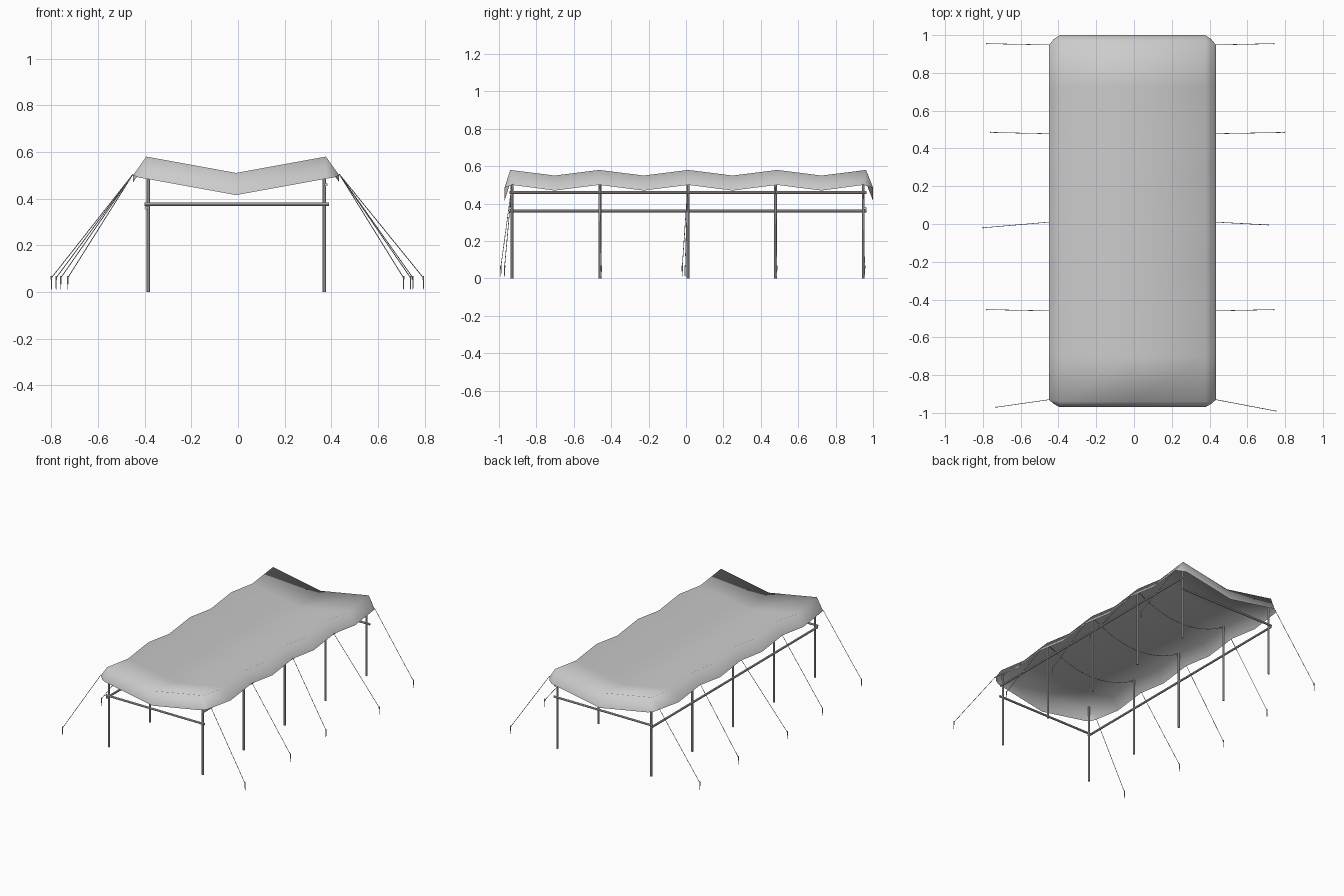
import bpy, bmesh, math
from mathutils import Vector

cube = bpy.data.objects.get("Cube")
if cube:
    bpy.data.objects.remove(cube, do_unlink=True)

grey = bpy.data.materials.new("plain grey")
grey.use_nodes = True
grey.diffuse_color = (0.6, 0.6, 0.6, 1)
grey.node_tree.nodes["Principled BSDF"].inputs["Base Color"].default_value = (0.6, 0.6, 0.6, 1)

CX = -0.008                                  # middle of the frame in x
POLE_X = 0.377
POLE_Y = [-0.93, -0.46, 0.01, 0.478, 0.948]
TOP = 0.58


def finish(name, bm, angle=40):
    mesh = bpy.data.meshes.new(name)
    bm.to_mesh(mesh)
    bm.free()
    mesh.materials.append(grey)
    obj = bpy.data.objects.new(name, mesh)
    bpy.context.collection.objects.link(obj)
    bpy.ops.object.select_all(action='DESELECT')
    obj.select_set(True)
    bpy.context.view_layer.objects.active = obj
    bpy.ops.object.shade_smooth_by_angle(angle=math.radians(angle))
    return obj


def rod(name, a, b, radius, sides=8, tip=None):
    """Straight round bar between two points."""
    a, b = Vector(a), Vector(b)
    bm = bmesh.new()
    bmesh.ops.create_cone(bm, cap_ends=True, segments=sides, radius1=radius,
                          radius2=radius if tip is None else tip, depth=(b - a).length)
    turn = (b - a).to_track_quat('Z', 'Y').to_matrix()
    bmesh.ops.rotate(bm, verts=bm.verts, matrix=turn)
    bmesh.ops.translate(bm, verts=bm.verts, vec=(a + b) / 2)
    return finish(name, bm)


# Canopy: a valley-shaped sheet, peaked at each pole, with hanging edges all round
ROWS = 2 * (len(POLE_Y) - 1)
HALF, EDGE = 0.385, 0.442
bm = bmesh.new()
grid = []
for j in range(-1, ROWS + 2):
    row = max(0, min(j, ROWS))
    y = POLE_Y[0] - 0.01 + (POLE_Y[-1] - POLE_Y[0] + 0.025) * row / ROWS
    end_row = j != row
    out_y = 0 if not end_row else (-0.03 if j < 0 else 0.037)
    line = []
    for u in (-EDGE / HALF, -1, 0, 1, EDGE / HALF):
        side = abs(u) > 1
        z = TOP - 0.03 * (row % 2) - 0.07 * (1 - min(abs(u), 1))
        x, yy = u * HALF, y + out_y
        if side and end_row:                 # chamfered corners
            x, yy, z = x * 0.945, y + out_y * 0.4, z - 0.09
        elif side:
            z -= 0.08
            if row in (0, ROWS):
                yy += 0.01 if row == 0 else -0.015
        elif end_row:
            z -= 0.095
        line.append(bm.verts.new((x + CX, yy, z)))
    grid.append(line)
for low, high in zip(grid, grid[1:]):
    for i in range(len(low) - 1):
        bm.faces.new((low[i], low[i + 1], high[i + 1], high[i]))
finish("canopy", bm, 180)

# Frame: uprights, long side rails and end rails
for side, word, rail_z in ((-1, "right", 0.36), (1, "left", 0.46)):
    x = CX + side * POLE_X
    for n, y in enumerate(POLE_Y):
        rod(f"{word}_pole_{n + 1}", (x, y, 0), (x, y, TOP - 0.008), 0.0075)
    rx = x + side * 0.008
    rod(f"{word}_side_rail", (rx, -0.945, rail_z), (rx, 0.965, rail_z), 0.0075)
for word, y in (("front", POLE_Y[0] - 0.01), ("back", POLE_Y[-1] + 0.01)):
    rod(f"{word}_end_rail", (-0.4, y, 0.375), (0.39, y, 0.375), 0.0075)

# Slack ropes hanging across the frame between the inner pole pairs
for n, y in enumerate(POLE_Y[1:-1]):
    curve = bpy.data.curves.new(f"cross_rope_{n + 1}", 'CURVE')
    curve.dimensions = '3D'
    curve.bevel_depth = 0.0018
    curve.bevel_resolution = 1
    spline = curve.splines.new('POLY')
    spline.points.add(12)
    for k, point in enumerate(spline.points):
        u = k / 6 - 1
        point.co = (CX + u * POLE_X, y, TOP - 0.01 - 0.11 * (1 - u * u), 1)
    curve.materials.append(grey)
    bpy.context.collection.objects.link(bpy.data.objects.new(curve.name, curve))

# Guy ropes running out to ground stakes
STAKES = {
    "right": [(-0.73, -0.97), (-0.78, -0.453), (-0.8, -0.02), (-0.76, 0.485), (-0.78, 0.955)],
    "left": [(0.75, -0.99), (0.74, -0.453), (0.71, -0.005), (0.795, 0.485), (0.74, 0.955)],
}
for word, spots in STAKES.items():
    side = -1 if word == "right" else 1
    for n, ((sx, sy), y) in enumerate(zip(spots, POLE_Y)):
        rod(f"{word}_rope_{n + 1}", (CX + side * EDGE, y, TOP - 0.075), (sx, sy, 0.06), 0.0018, 6)
        rod(f"{word}_stake_{n + 1}", (sx, sy, 0.01), (sx, sy, 0.068), 0.0015, 6, 0.004)
